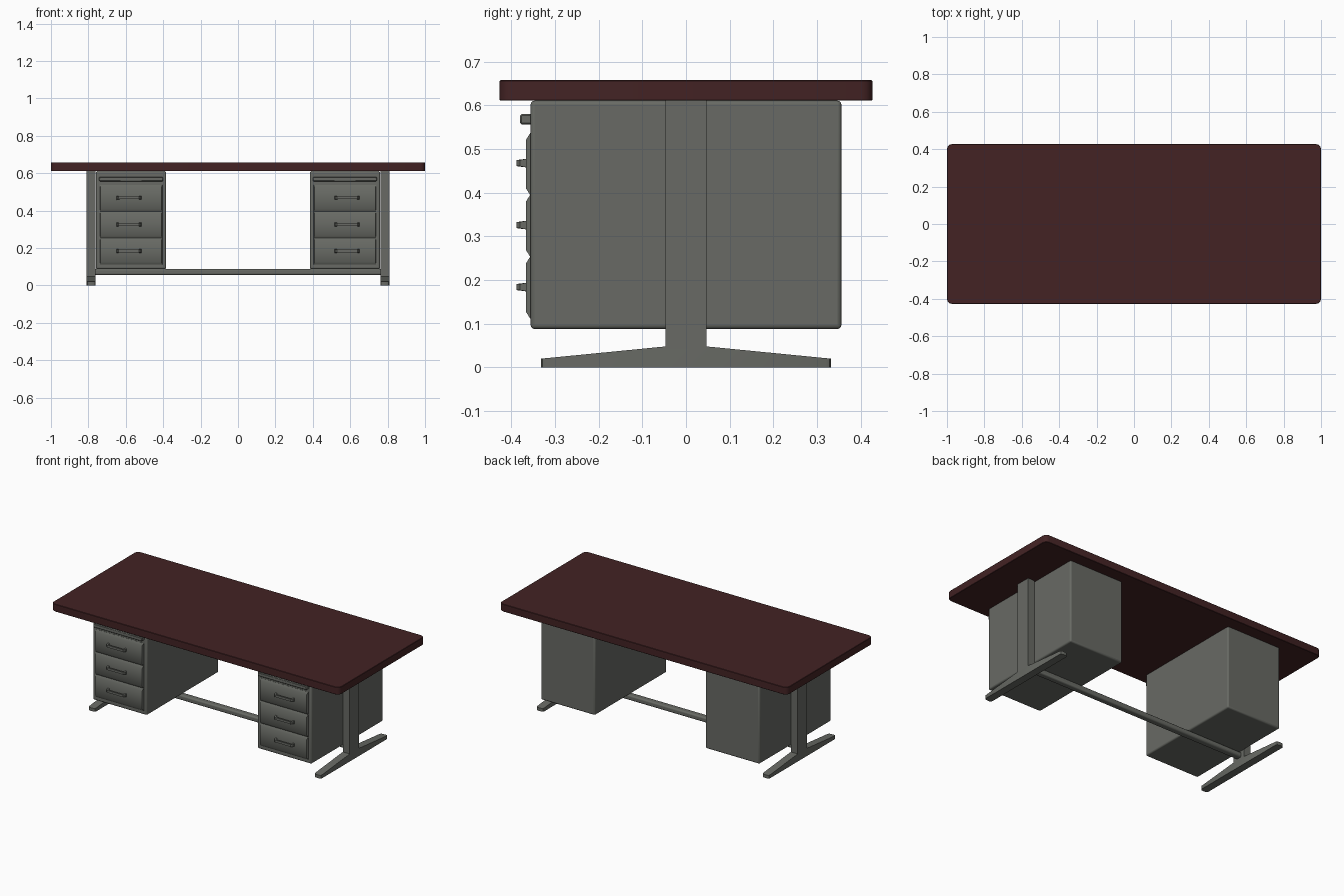
import bpy, bmesh, math
from mathutils import Vector

if "Cube" in bpy.data.objects:
    bpy.data.objects.remove(bpy.data.objects["Cube"])


def material(name, rgb):
    m = bpy.data.materials.new(name)
    m.diffuse_color = (*rgb, 1)
    m.use_nodes = True
    m.node_tree.nodes["Principled BSDF"].inputs["Base Color"].default_value = m.diffuse_color
    return m


WOOD = material("dark red wood", (0.056, 0.0165, 0.0175))
GREY = material("grey metal", (0.138, 0.144, 0.128))


def finish(name, bm, mat, bevel=0, segments=2):
    bmesh.ops.recalc_face_normals(bm, faces=bm.faces)
    me = bpy.data.meshes.new(name)
    bm.to_mesh(me)
    bm.free()
    me.materials.append(mat)
    ob = bpy.data.objects.new(name, me)
    bpy.context.collection.objects.link(ob)
    if bevel:
        mod = ob.modifiers.new("bevel", 'BEVEL')
        mod.width, mod.segments = bevel, segments
    bpy.ops.object.select_all(action='DESELECT')
    ob.select_set(True)
    bpy.context.view_layer.objects.active = ob
    bpy.ops.object.shade_smooth_by_angle(angle=math.radians(40))
    return ob


def prism(points, direction):
    """Extrude a closed 3D polygon along a vector."""
    bm = bmesh.new()
    face = bm.faces.new([bm.verts.new(p) for p in points])
    ext = bmesh.ops.extrude_face_region(bm, geom=[face])
    moved = [v for v in ext["geom"] if isinstance(v, bmesh.types.BMVert)]
    bmesh.ops.translate(bm, verts=moved, vec=Vector(direction))
    return bm


def box_mesh(x0, x1, y0, y1, z0, z1):
    return prism([(x0, y0, z0), (x1, y0, z0), (x1, y1, z0), (x0, y1, z0)],
                 (0, 0, z1 - z0))


def bevel_edges(bm, test, width, segments):
    edges = [e for e in bm.edges if test(*[v.co for v in e.verts])]
    bmesh.ops.bevel(bm, geom=edges, offset=width, segments=segments,
                    profile=0.5, affect='EDGES')


# Table top with rounded vertical corners
bm = box_mesh(-1, 1, -0.427, 0.427, 0.611, 0.658)
bevel_edges(bm, lambda a, b: abs(a.z - b.z) > 0.01, 0.026, 3)
finish("table_top", bm, WOOD, 0.002, 1)

# Stretcher bar between the legs
finish("stretcher_bar", box_mesh(-0.77, 0.77, -0.02, 0.02, 0.056, 0.088),
       GREY, 0.009, 3)

for side, sign in (("left", -1), ("right", 1)):
    # Pedestal cabinet
    cx = 0.572 * sign
    finish(side + "_cabinet",
           box_mesh(cx - 0.188, cx + 0.188, -0.356, 0.356, 0.088, 0.611),
           GREY, 0.009, 3)

    # Post and tapered foot cut from one profile
    half = [(0.332, 0), (0.332, 0.02), (0.047, 0.048), (0.047, 0.611)]
    outline = half + [(-y, z) for y, z in reversed(half)]
    bm = prism([(0.761 * sign, y, z) for y, z in outline], (0.048 * sign, 0, 0))
    bevel_edges(bm, lambda a, b: abs(a.y - b.y) < 0.001 and abs(a.y) > 0.3
                and abs(a.z - b.z) > 0.01, 0.012, 2)
    finish(side + "_leg", bm, GREY)

    # Writing slide at the top of the cabinet
    finish(side + "_pull_out_slide",
           box_mesh(cx - 0.17, cx + 0.17, -0.38, -0.35, 0.557, 0.58),
           GREY, 0.003, 1)

    for i in range(3):
        z0 = 0.112 + 0.1415 * i
        z1 = z0 + 0.1415
        # Drawer front with sloped upper and lower margins
        bm = bmesh.new()
        rings = []
        for y, dx, dz in ((-0.35, 0, 0), (-0.357, 0, 0), (-0.366, 0.005, 0.014)):
            xa, xb, za, zb = cx - 0.167 + dx, cx + 0.167 - dx, z0 + dz, z1 - dz
            rings.append([bm.verts.new(p) for p in
                          ((xa, y, za), (xb, y, za), (xb, y, zb), (xa, y, zb))])
        for r, s in zip(rings, rings[1:]):
            for k in range(4):
                bm.faces.new((r[k], r[k - 1], s[k - 1], s[k]))
        bm.faces.new(rings[0])
        bm.faces.new(rings[-1])
        finish(f"{side}_drawer_{i + 1}", bm, GREY)

        # Bow handle: U-shaped plan, slightly thicker at the drawer
        hx, hz = 0.583 * sign, 0.184 + 0.142 * i
        outer = [(0.066, -0.364), (0.064, -0.380), (0.055, -0.388)]
        inner = [(0.050, -0.379), (0.054, -0.375), (0.055, -0.364)]
        arm = outer + [(-x, y) for x, y in reversed(outer)]
        arm += [(-x, y) for x, y in reversed(inner)] + inner
        bm = prism([(hx + x, y, hz - 0.007) for x, y in arm], (0, 0, 0.014))
        for v in bm.verts:
            if v.co.y > -0.37:
                v.co.z = hz + (v.co.z - hz) * 1.45
        finish(f"{side}_handle_{i + 1}", bm, GREY)
